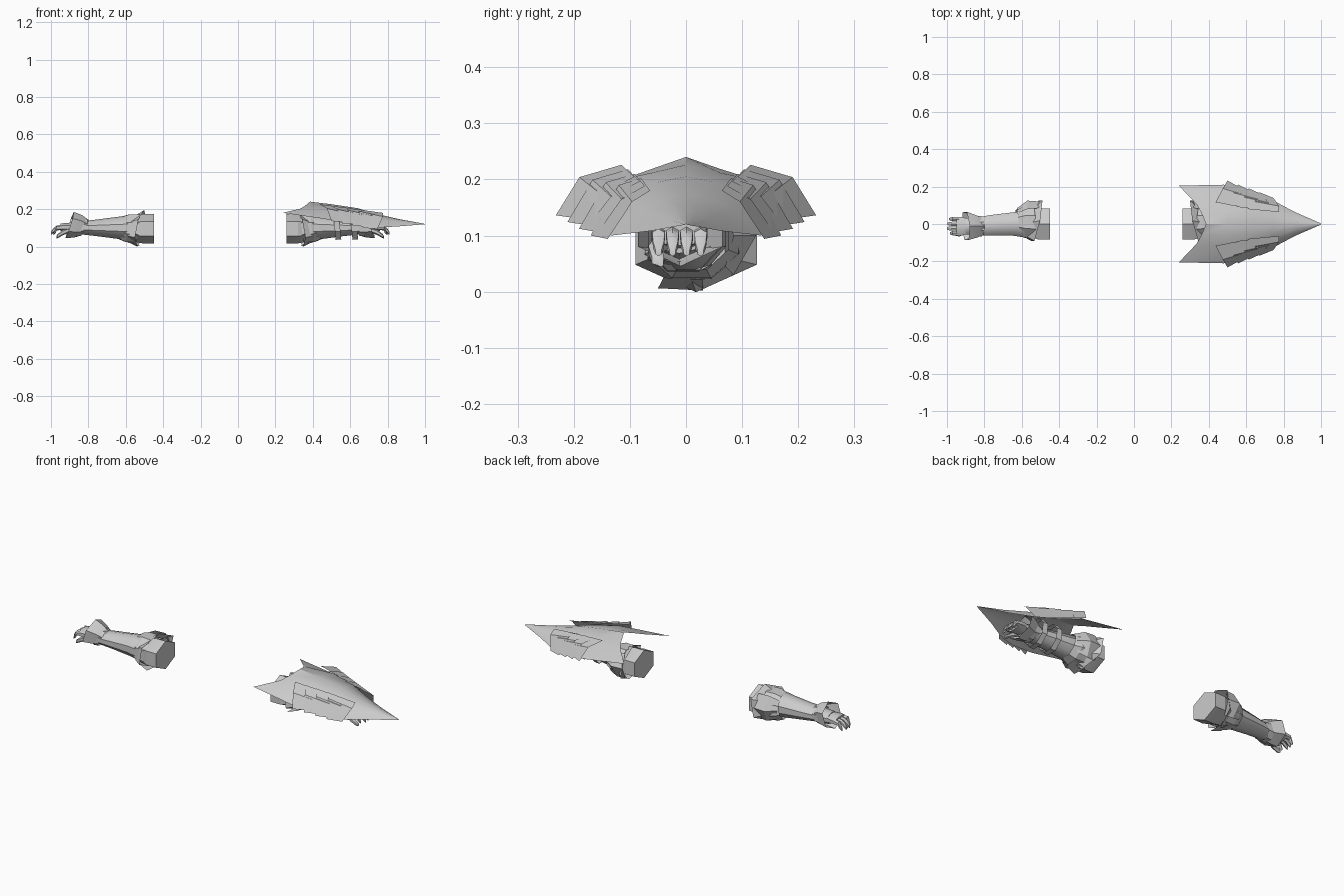
import bpy, bmesh, math
from mathutils import Vector

cube = bpy.data.objects.get("Cube")
if cube:
    bpy.data.objects.remove(cube)

grey = bpy.data.materials.new("plain grey")
grey.use_nodes = True
grey.diffuse_color = (0.6, 0.6, 0.6, 1)
grey.node_tree.nodes["Principled BSDF"].inputs["Base Color"].default_value = (0.6, 0.6, 0.6, 1)


def finish(name, bm, smooth=35):
    bmesh.ops.recalc_face_normals(bm, faces=bm.faces[:])
    me = bpy.data.meshes.new(name)
    bm.to_mesh(me)
    bm.free()
    ob = bpy.data.objects.new(name, me)
    bpy.context.collection.objects.link(ob)
    me.materials.append(grey)
    bpy.ops.object.select_all(action="DESELECT")
    ob.select_set(True)
    bpy.context.view_layer.objects.active = ob
    bpy.ops.object.shade_smooth_by_angle(angle=math.radians(smooth))
    return ob


def loft(bm, rows, close):
    """Join rows of equal length with quads."""
    verts = [[bm.verts.new(p) for p in row] for row in rows]
    n = len(rows[0])
    for a, b in zip(verts, verts[1:]):
        for i in range(n if close else n - 1):
            j = (i + 1) % n
            bm.faces.new((a[i], a[j], b[j], b[i]))
    return verts


def tube(name, place, rings, sides=8, caps=True, lean=(0, 0), smooth=35):
    """Rings are (along, y, z, half width, half height); lean tilts each ring."""
    bm = bmesh.new()
    rows = []
    for u, y, z, ry, rz in rings:
        row = []
        for k in range(sides):
            a = 2 * math.pi * (k + 0.5) / sides
            c, s = math.cos(a), math.sin(a)
            row.append(place(u + lean[0] * c + lean[1] * s, y + ry * c, z + rz * s))
        rows.append(row)
    verts = loft(bm, rows, True)
    if caps:
        bm.faces.new(verts[0])
        bm.faces.new(verts[-1])
    return finish(name, bm, smooth)


def plate(name, place, rows, smooth=30):
    bm = bmesh.new()
    loft(bm, [[place(*p) for p in row] for row in rows], False)
    return finish(name, bm, smooth)


def build_arm(side, start, way):
    def place(u, y, z):
        return Vector((start + way * u, y, z))

    # Upper arm stump and tapered forearm
    tube(side + "_arm_stump", place, [(0, 0, .095, .097, .078), (.06, 0, .095, .097, .078),
         (.1, 0, .095, .08, .07)], 6, smooth=20)
    tube(side + "_forearm", place, [(.06, 0, .095, .07, .06), (.14, 0, .1, .075, .065),
         (.2, 0, .1, .065, .058), (.3, -.005, .1, .058, .045), (.38, -.012, .1, .052, .036),
         (.45, -.012, .1, .045, .032)], 10)

    # Elbow armour: sleeve, flared collar and side guard
    tube(side + "_elbow_sleeve", place, [(.175, .01, .1, .07, .066), (.14, .01, .098, .09, .08),
         (.085, .01, .096, .095, .08)], 8, False, (.005, -.01), 20)
    tube(side + "_elbow_collar", place, [(.11, .01, .095, .09, .075), (.07, .018, .097, .125, .098)],
         6, False, (-.025, -.018), 20)
    plate(side + "_elbow_guard", place, [[(.17, .06, .15), (.175, .085, .1), (.16, .07, .045)],
          [(.12, .08, .17), (.12, .125, .1), (.11, .085, .03)],
          [(.06, .085, .17), (.05, .12, .1), (.06, .08, .03)]])
    plate(side + "_elbow_underguard", place, [[(.14, -.04, .025), (.14, .03, .022)],
          [(.08, -.05, .006), (.075, .03, .002)]])

    # Flared wrist cuff
    tube(side + "_wrist_cuff", place, [(.37, -.012, .1, .054, .042), (.405, -.012, .108, .07, .06),
         (.45, -.01, .115, .087, .07)], 6, False, (.005, -.022), 20)
    tube(side + "_wrist_band", place, [(.37, -.012, .1, .058, .046), (.4, -.012, .1, .06, .05)],
         8, False, (0, -.02))

    # Palm, four curled fingers and thumb
    tube(side + "_palm", place, [(.43, -.012, .1, .04, .028), (.47, -.012, .104, .054, .025),
         (.5, -.012, .102, .052, .021)], 8)
    for k in range(4):
        y = -.049 + k * .025
        reach = (.535, .55, .548, .538)[k]
        tube(f"{side}_finger_{k + 1}", place, [(.485, y, .104, .013, .014),
             (.52, y, .099, .013, .013), (reach - .01, y, .083, .011, .012),
             (reach, y, .07, .006, .007)], 6)
    tube(side + "_thumb", place, [(.45, -.04, .09, .016, .016), (.485, -.055, .075, .014, .014),
         (.515, -.05, .055, .012, .011), (.52, -.045, .05, .006, .006)], 6)


build_arm("right", -.45, -1)
build_arm("left", .26, 1)


# Shield body: one half lofted front to back, reflected over the ridge
half_rows = [
    [(.385, 0, .24), (.36, .06, .219), (.335, .105, .203), (.24, .205, .18)],
    [(.5, 0, .226), (.5, .06, .212), (.5, .13, .197), (.48, .21, .145)],
    [(.64, 0, .205), (.64, .05, .195), (.64, .11, .175), (.63, .17, .112)],
    [(.74, 0, .174), (.74, .04, .167), (.74, .085, .148), (.73, .133, .1)],
    [(.87, 0, .145), (.87, .02, .142), (.87, .043, .13), (.86, .064, .108)],
    [(1, 0, .121), (1, .001, .12), (1, .002, .12), (1, .003, .119)],
]
full_rows = [[(x, -y, z) for x, y, z in row[:0:-1]] + row for row in half_rows]
plate("shield_body", lambda *p: Vector(p), full_rows)

# Overlapping scales along both shield edges, shrinking to the nose
for side, sign in (("left", 1), ("right", -1)):
    for k in range(4):
        t = k / 3
        x = .485 + .17 * t
        rear = [(x - .05, .115 - .035 * t, .226 - .024 * t),
                (x - .01, .19 - .07 * t, .204 - .014 * t),
                (x + .015, .232 - .062 * t, .136 - .036 * t)]
        front = [(x + .12, y * .8, z - .022 - .008 * i) for i, (_, y, z) in enumerate(rear)]
        front[2] = (x + .09, rear[2][1] * .82, rear[2][2] - .006)
        plate(f"shield_scale_{side}_{k + 1}", lambda a, b, c: Vector((a, sign * b, c)), [rear, front])

# Straps holding the shield to the forearm
for name, x in (("rear", .515), ("front", .605)):
    tube("shield_strap_" + name, lambda *p: Vector(p),
         [(x, -.005, .11, .075, .08), (x + .03, -.005, .11, .072, .078)], 8, False, (0, -.008), 20)
